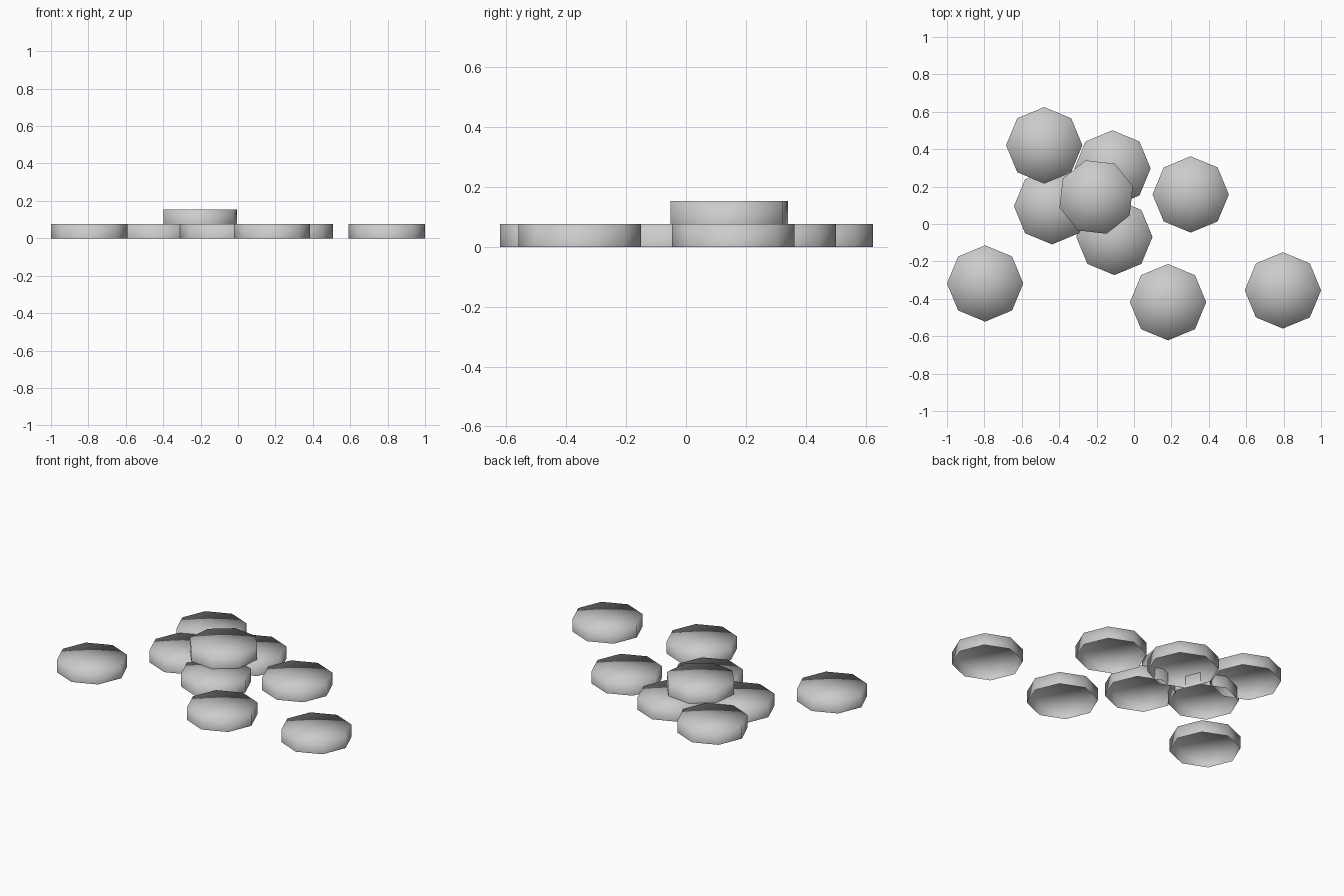
import bpy, bmesh, math
from mathutils import Matrix, Vector

cube = bpy.data.objects.get("Cube")
if cube:
    bpy.data.objects.remove(cube, do_unlink=True)

RADIUS = 0.204
HEIGHT = 0.077

# Plain grey material
grey = bpy.data.materials.new("light_grey")
grey.use_nodes = True
colour = (0.6, 0.6, 0.6, 1)
grey.diffuse_color = colour
grey.node_tree.nodes["Principled BSDF"].inputs["Base Color"].default_value = colour


def add_disc(name, x, y, z=0, turn=0):
    """Eight-sided disc: a fanned top and a side wall, open underneath."""
    bm = bmesh.new()
    bmesh.ops.create_circle(bm, cap_ends=True, cap_tris=True, segments=8,
                            radius=RADIUS,
                            matrix=Matrix.Translation((0, 0, HEIGHT)))
    rim = [e for e in bm.edges if e.is_boundary]
    wall = bmesh.ops.extrude_edge_only(bm, edges=rim)["geom"]
    lower = [v for v in wall if isinstance(v, bmesh.types.BMVert)]
    bmesh.ops.translate(bm, verts=lower, vec=Vector((0, 0, -HEIGHT)))
    bmesh.ops.recalc_face_normals(bm, faces=bm.faces)
    bm.faces.ensure_lookup_table()
    # Make sure the fan faces up
    top = next(f for f in bm.faces if len(f.verts) == 3)
    if top.normal.z < 0:
        bmesh.ops.reverse_faces(bm, faces=bm.faces)
    for face in bm.faces:
        face.smooth = True
    mesh = bpy.data.meshes.new(name)
    bm.to_mesh(mesh)
    bm.free()
    mesh.materials.append(grey)
    disc = bpy.data.objects.new(name, mesh)
    disc.location = (x, y, z)
    disc.rotation_euler.z = math.radians(turn)
    bpy.context.collection.objects.link(disc)


# Scattered discs lying on the ground
centres = [(-0.796, -0.318), (0.796, -0.355), (0.182, -0.418), (0.303, 0.158),
           (-0.48, 0.421), (-0.438, 0.095), (-0.115, 0.297), (-0.105, -0.069)]
for i, (x, y) in enumerate(centres, 1):
    add_disc(f"ground_disc_{i}", x, y)

# One turned disc resting on the pile
add_disc("stacked_disc", -0.202, 0.144, HEIGHT, 16)
